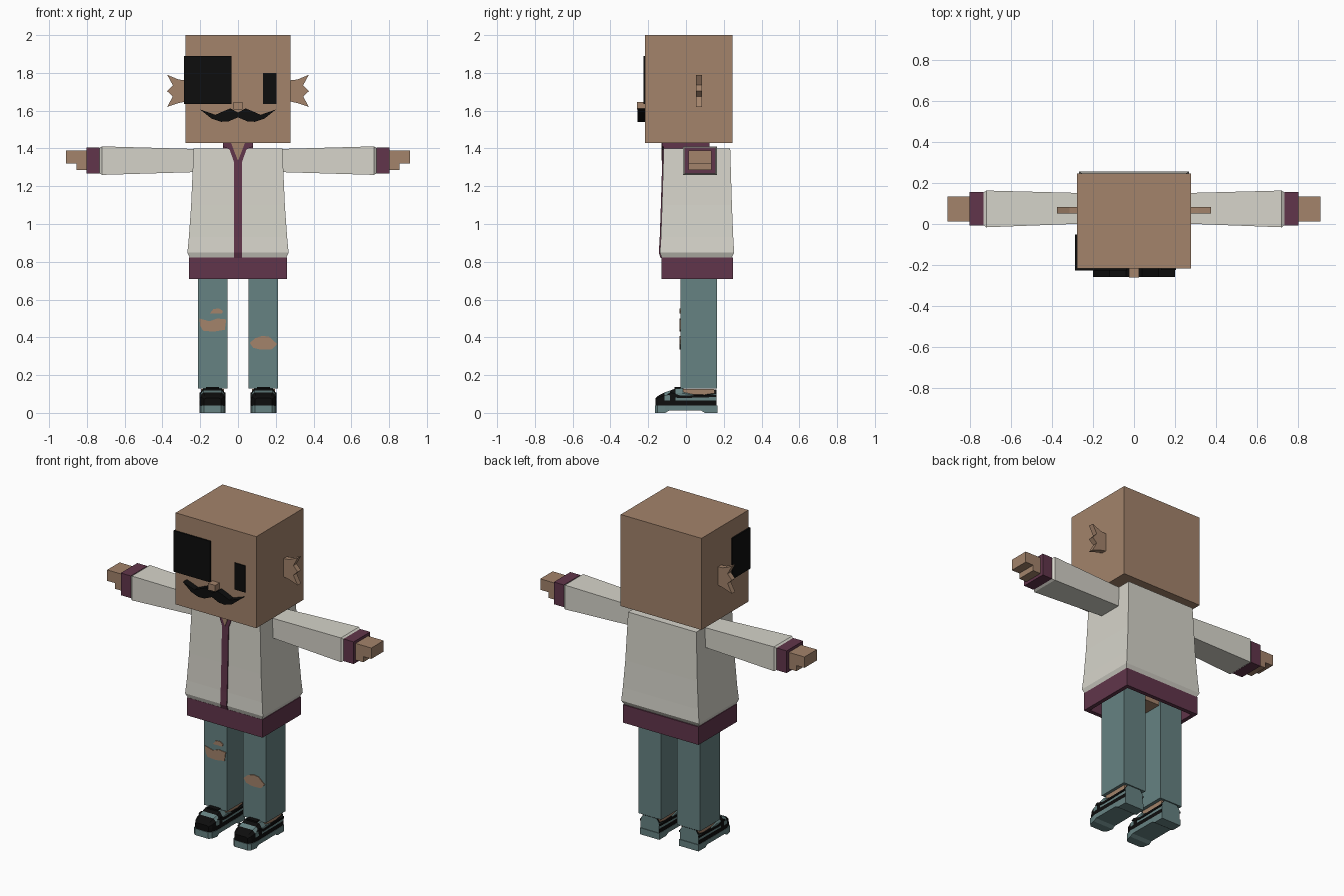
import bpy
import bmesh

cube = bpy.data.objects.get("Cube")
if cube:
    bpy.data.objects.remove(cube, do_unlink=True)


def material(name, rgb):
    m = bpy.data.materials.new(name)
    m.use_nodes = True
    m.diffuse_color = (*rgb, 1)
    m.node_tree.nodes["Principled BSDF"].inputs["Base Color"].default_value = (*rgb, 1)
    return m


SKIN = material("warm_tan_skin", (0.366, 0.227, 0.147))
CREAM = material("cream_cloth", (0.672, 0.658, 0.591))
PLUM = material("plum_trim", (0.120, 0.036, 0.070))
TEAL = material("dusty_teal", (0.133, 0.223, 0.223))
BLACK = material("black", (0.004, 0.004, 0.004))


def finish(name, bm, mats):
    bmesh.ops.recalc_face_normals(bm, faces=bm.faces)
    mesh = bpy.data.meshes.new(name)
    bm.to_mesh(mesh)
    bm.free()
    for m in mats:
        mesh.materials.append(m)
    ob = bpy.data.objects.new(name, mesh)
    bpy.context.collection.objects.link(ob)
    return ob


def loft(name, rings, *mats, loop=False, rule=None):
    """Skin equal rings of points; cap the ends, or join last ring to first."""
    bm = bmesh.new()
    rows = [[bm.verts.new(p) for p in ring] for ring in rings]
    pairs = list(zip(rows, rows[1:])) + ([(rows[-1], rows[0])] if loop else [])
    n = len(rows[0])
    for a, b in pairs:
        for i in range(n):
            j = (i + 1) % n
            bm.faces.new((a[i], a[j], b[j], b[i]))
    if not loop:
        bm.faces.new(rows[0])
        bm.faces.new(rows[-1])
    if rule:
        for f in bm.faces:
            f.material_index = rule(f.calc_center_median())
    return finish(name, bm, mats)


def rect_z(x0, x1, y0, y1, z):
    return [(x0, y0, z), (x1, y0, z), (x1, y1, z), (x0, y1, z)]


def rect_x(x, y0, y1, z0, z1):
    return [(x, y0, z0), (x, y1, z0), (x, y1, z1), (x, y0, z1)]


def box(name, x0, x1, y0, y1, z0, z1, mat):
    return loft(name, [rect_z(x0, x1, y0, y1, z) for z in (z0, z1)], mat)


def plate(name, outline, y0, y1, mat):
    """Front-facing outline in x and z, given depth along y."""
    return loft(name, [[(x, y, z) for x, z in outline] for y in (y0, y1)], mat)


def both(half):
    """Complete a half outline by reflecting it across x = 0."""
    return half + [(-x, z) for x, z in reversed(half) if x > 0]


# Head and face
box("head", -0.278, 0.278, -0.217, 0.245, 1.43, 2.0, SKIN)
box("eye_patch_front", -0.287, -0.035, -0.226, -0.217, 1.635, 1.89, BLACK)
box("eye_patch_side", -0.287, -0.278, -0.217, -0.05, 1.635, 1.89, BLACK)
box("left_eye", 0.132, 0.205, -0.224, -0.217, 1.635, 1.80, BLACK)
box("nose", -0.025, 0.025, -0.26, -0.217, 1.605, 1.645, SKIN)
plate("moustache", both([(0, 1.59), (0.04, 1.612), (0.07, 1.6), (0.12, 1.578), (0.2, 1.606),
                         (0.14, 1.558), (0.09, 1.541), (0.05, 1.543), (0, 1.565)]),
      -0.258, -0.217, BLACK)

# Jacket body: half width, front and back at each height
SECTIONS = [(0.82, 0.255, -0.128, 0.24), (0.848, 0.268, -0.138, 0.255),
            (0.93, 0.26, -0.133, 0.25), (1.1, 0.248, -0.127, 0.243),
            (1.4, 0.235, -0.118, 0.234)]
loft("jacket", [rect_z(-w, w, f, b, z) for z, w, f, b in SECTIONS], CREAM)
loft("jacket_zip", [rect_z(-0.022, 0.022, f - 0.006, f + 0.01, z)
                    for z, w, f, b in SECTIONS], PLUM)

# Hollow hem
HEM = (-0.26, 0.26, -0.13, 0.248)
INNER = (-0.235, 0.235, -0.105, 0.223)
loft("jacket_hem", [rect_z(*HEM, 0.71), rect_z(*HEM, 0.822),
                    rect_z(*INNER, 0.822), rect_z(*INNER, 0.71)], PLUM, loop=True)
box("hem_lining", -0.24, 0.24, -0.11, 0.23, 0.79, 0.815, PLUM)
box("hips", -0.205, 0.205, -0.02, 0.155, 0.735, 0.8, SKIN)

# Neck and collar
box("neck", -0.065, 0.065, -0.1, 0.11, 1.39, 1.44, SKIN)
loft("collar", [rect_z(-0.08, 0.08, -0.118, 0.125, z) for z in (1.395, 1.428)]
     + [rect_z(-0.065, 0.065, -0.1, 0.11, z) for z in (1.428, 1.395)], PLUM, loop=True)
plate("collar_front", both([(0, 1.3), (0.022, 1.33), (0.045, 1.395),
                            (0.08, 1.41), (0.08, 1.428), (0, 1.428)]), -0.126, -0.116, PLUM)
plate("neck_opening", both([(0, 1.335), (0.022, 1.39), (0.036, 1.428), (0, 1.428)]),
      -0.13, -0.126, SKIN)


def shoe_ring(s, y, w, top):
    """Shoe cross-section with horizontal bands and a chamfered top."""
    side = [(w, 0.038), (w, 0.066), (w * 0.98, 0.066 + (top - 0.066) * 0.6), (w * 0.72, top)]
    return [(s * 0.135 + x, y, z) for x, z in both(side)]


def shoe_rule(c):
    """Black rand and toe cap, teal panels, black side stripe."""
    if c.z < 0.066 or c.y < -0.12:
        return 1
    return int(-0.085 < c.y < -0.055 or (c.y > 0.035 and c.z > 0.1))


for s, side in ((1, "left"), (-1, "right")):
    # Frilled ear
    ear = [(0.27, 1.76), (0.315, 1.765), (0.375, 1.79), (0.345, 1.735), (0.375, 1.703),
           (0.345, 1.675), (0.375, 1.62), (0.315, 1.64), (0.27, 1.65)]
    plate(side + "_ear", [(s * x, z) for x, z in ear], 0.052, 0.084, SKIN)

    # Sleeve, cuff and stepped hand
    loft(side + "_sleeve", [rect_x(s * 0.22, 0.003, 0.15, 1.275, 1.397),
                            rect_x(s * 0.72, -0.016, 0.163, 1.26, 1.411),
                            rect_x(s * 0.733, -0.006, 0.153, 1.268, 1.402)], CREAM)
    loft(side + "_cuff", [rect_x(s * x, -0.008, 0.155, 1.267, 1.405)
                          for x in (0.733, 0.802)], PLUM)
    loft(side + "_hand", [rect_x(s * x, 0.012, 0.134, 1.32, 1.388) for x in (0.79, 0.91)], SKIN)
    loft(side + "_thumb", [rect_x(s * x, 0.012, 0.134, 1.285, 1.32) for x in (0.79, 0.855)], SKIN)

    # Trouser leg and ankle
    loft(side + "_trouser_leg", [rect_z(s * 0.055, s * 0.213, -0.03, 0.165, z)
                                 for z in (0.128, 0.8)], TEAL)
    loft(side + "_ankle", [rect_z(s * 0.075, s * 0.195, -0.015, 0.15, z)
                           for z in (0.09, 0.1275)], SKIN)

    # Shoe upper, lofted from toe to heel
    stations = [(-0.162, 0.045, 0.078), (-0.145, 0.058, 0.092), (-0.115, 0.066, 0.108),
                (-0.085, 0.068, 0.118), (-0.055, 0.068, 0.13), (-0.02, 0.067, 0.13),
                (0.035, 0.066, 0.112), (0.1, 0.066, 0.108), (0.162, 0.064, 0.125)]
    loft(side + "_shoe", [shoe_ring(s, *st) for st in stations], TEAL, BLACK, rule=shoe_rule)
    loft(side + "_shoe_tongue", [rect_z(s * 0.1, s * 0.17, -0.06, -0.02, z)
                                 for z in (0.115, 0.137)], BLACK)
    for sx in (-1, 1):
        x = s * 0.135 + sx * 0.066
        loft(side + "_shoe_stripe", [[(x + d, y, z) for y, z in
             ((-0.1, 0.098), (-0.04, 0.078), (0.162, 0.084), (0.162, 0.094),
              (-0.03, 0.092), (-0.08, 0.108))] for d in (-0.004, 0.004)], BLACK)

    # Sole with rounded toe and raised arch
    half = [(0.045, -0.165), (0.062, -0.15), (0.07, -0.11), (0.069, -0.09),
            (0.068, 0.08), (0.068, 0.1), (0.067, 0.166)]
    rings = []
    for w, y in half:
        low = 0.012 if -0.1 < y < 0.09 else 0.0
        rings.append([(s * 0.135 + x, y, z) for x, z in
                      ((-w, low), (w, low), (w, 0.04), (-w, 0.04))])
    loft(side + "_sole", rings, TEAL)

# Torn patches on the trouser fronts
TEARS = {
    "right_knee_tear": [(-0.205, 0.5), (-0.15, 0.485), (-0.11, 0.5), (-0.062, 0.495),
                        (-0.07, 0.44), (-0.13, 0.43), (-0.185, 0.435), (-0.2, 0.46)],
    "right_small_tear": [(-0.15, 0.525), (-0.13, 0.55), (-0.1, 0.553), (-0.08, 0.54),
                         (-0.085, 0.525)],
    "left_knee_tear": [(0.062, 0.37), (0.09, 0.395), (0.13, 0.408), (0.165, 0.403),
                       (0.207, 0.365), (0.18, 0.337), (0.12, 0.335), (0.08, 0.345)],
}
for name, outline in TEARS.items():
    plate(name, outline, -0.034, -0.029, SKIN)
